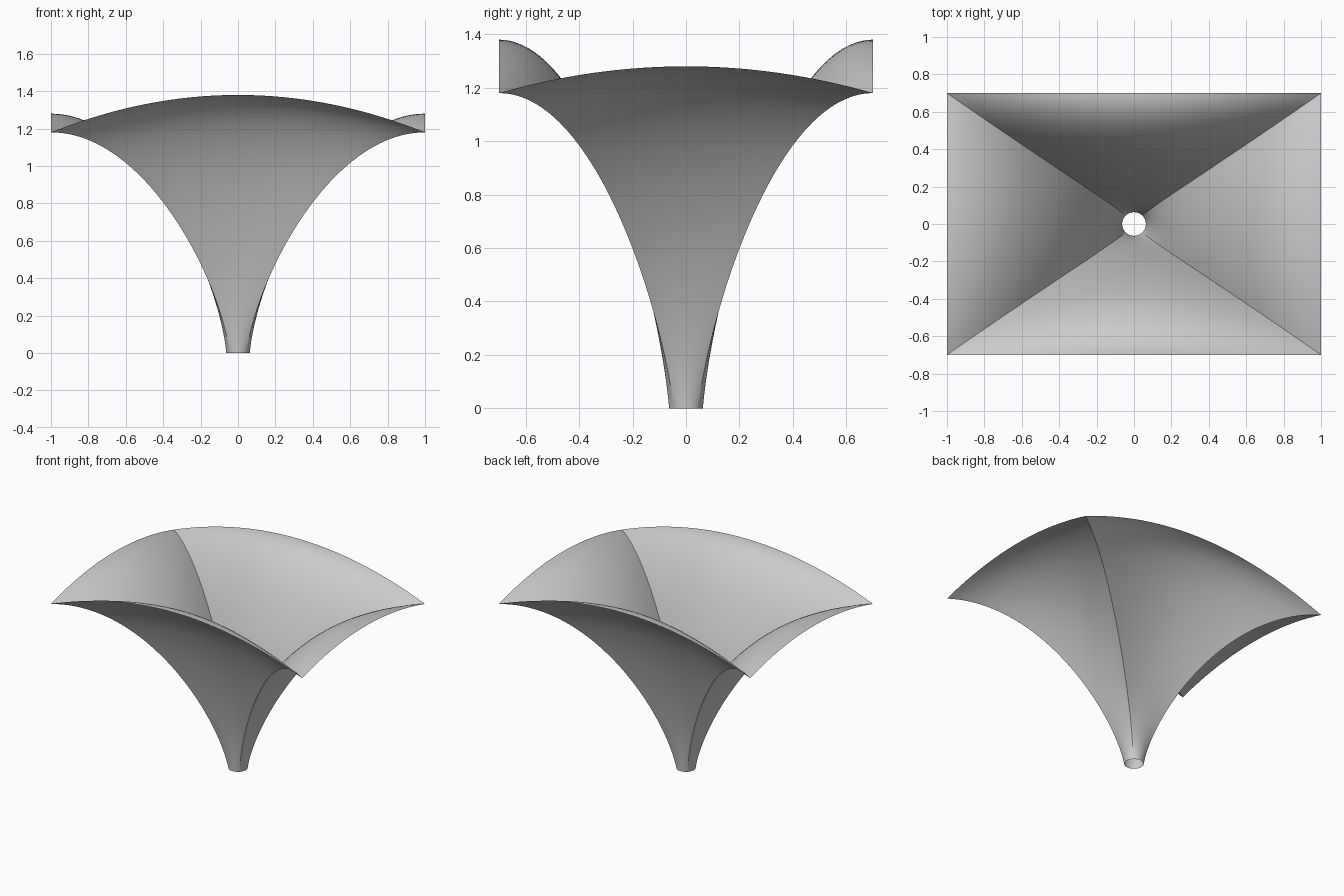
import bpy
import math
from mathutils import Vector

cube = bpy.data.objects.get("Cube")
if cube:
    bpy.data.objects.remove(cube, do_unlink=True)

HALF_X, HALF_Y, CORNER_Z = 1.0, 0.7, 1.18
FOOT_R = 0.063
SIDE_STEPS, RISE_STEPS = 32, 48


def profile(side, s):
    """Four control points of the rib at position s (-1..1) on one side."""
    turn = side * math.pi / 2
    c, n = round(math.cos(turn)), round(math.sin(turn))
    # unit square point, side 0 facing +x, running anticlockwise
    sx, sy = c - n * s, n + c * s
    arch = 0.1 if side % 2 == 0 else 0.2
    rim_z = CORNER_Z + arch * (1 - s * s)
    angle = turn + s * math.pi / 4
    foot = Vector((FOOT_R * math.cos(angle), FOOT_R * math.sin(angle), 0))
    neck = Vector((sx * 0.097, sy * 0.097, 0.4))
    rim = Vector((sx * HALF_X, sy * HALF_Y, rim_z))
    shoulder = Vector((rim.x * 0.495, rim.y * 0.495, rim_z))
    return foot, neck, shoulder, rim


def bezier(p, t):
    u = 1 - t
    return p[0] * u**3 + p[1] * 3 * t * u * u + p[2] * 3 * t * t * u + p[3] * t**3


# Ribs run from the round foot to the arched rectangular rim
ribs = [profile(side, 2 * i / SIDE_STEPS - 1)
        for side in range(4) for i in range(SIDE_STEPS)]
count = len(ribs)
verts = [bezier(r, j / RISE_STEPS) for j in range(RISE_STEPS + 1) for r in ribs]
faces = []
for j in range(RISE_STEPS):
    for i in range(count):
        k = (i + 1) % count
        faces.append((j * count + i, j * count + k,
                      (j + 1) * count + k, (j + 1) * count + i))

mesh = bpy.data.meshes.new("funnel_canopy")
mesh.from_pydata(verts, [], faces)
canopy = bpy.data.objects.new("funnel_canopy", mesh)
bpy.context.collection.objects.link(canopy)

# Plain grey shell
grey = bpy.data.materials.new("light_grey")
grey.use_nodes = True
colour = (0.6, 0.6, 0.6, 1)
grey.diffuse_color = colour
grey.node_tree.nodes["Principled BSDF"].inputs["Base Color"].default_value = colour
mesh.materials.append(grey)

# Smooth panels with crisp corner folds
bpy.ops.object.select_all(action="DESELECT")
canopy.select_set(True)
bpy.context.view_layer.objects.active = canopy
bpy.ops.object.shade_smooth_by_angle(angle=math.radians(15))
